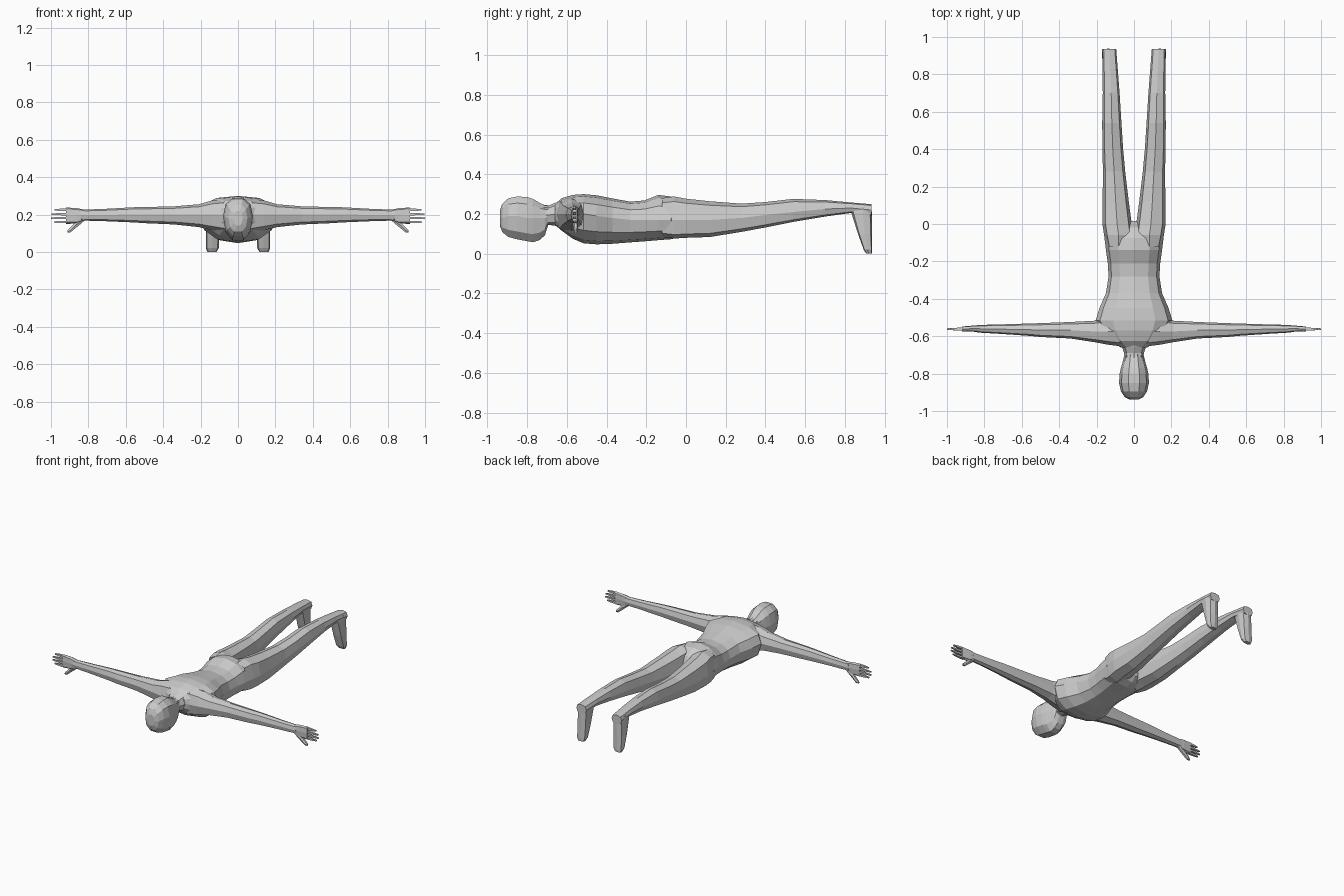
import bpy
from math import sin, cos, tau, copysign


def bend(v, p):
    return copysign(abs(v) ** p, v)


def loft(name, axis, sections, n=8, p=0.85, mirror=False, turn=0.0, open_start=False):
    """Skin rings; section = (station, side_lo, side_hi, low, widest_level, high)."""
    verts, faces = [], []
    for s, lo, hi, bot, mid, top in sections:
        for i in range(n):
            t = tau * (i + turn) / n
            u = (lo + hi) / 2 + (hi - lo) / 2 * bend(cos(t), p)
            k = bend(sin(t), p)
            v = mid + k * (top - mid if k > 0 else mid - bot)
            verts.append({'x': (s, u, v), 'y': (u, s, v), 'z': (u, v, s)}[axis])
    for r in range(len(sections) - 1):
        for i in range(n):
            j = (i + 1) % n
            faces.append((r * n + i, r * n + j, (r + 1) * n + j, (r + 1) * n + i))
    if not open_start:
        faces.append(tuple(range(n))[::-1])
    last = (len(sections) - 1) * n
    faces.append(tuple(range(last, last + n)))
    me = bpy.data.meshes.new(name)
    me.from_pydata(verts, [], faces)
    ob = bpy.data.objects.new(name, me)
    bpy.context.collection.objects.link(ob)
    # consistent outward normals
    import bmesh
    bm = bmesh.new()
    bm.from_mesh(me)
    bmesh.ops.recalc_face_normals(bm, faces=bm.faces)
    bm.to_mesh(me)
    bm.free()
    if mirror:
        ob.modifiers.new("mirror", 'MIRROR').use_mirror_merge = False
    return ob


def sym(rows):
    return [(s, -w, w, b, m, t) for s, w, b, m, t in rows]


# Head: crown towards -y, face down, jaw overhanging the neck
loft("head", 'y', sym([
    (-0.938, 0.025, 0.14, 0.18, 0.22),
    (-0.925, 0.05, 0.105, 0.18, 0.255),
    (-0.895, 0.07, 0.08, 0.19, 0.283),
    (-0.85, 0.08, 0.067, 0.19, 0.292),
    (-0.80, 0.077, 0.058, 0.18, 0.29),
    (-0.77, 0.07, 0.052, 0.18, 0.28),
    (-0.735, 0.06, 0.065, 0.18, 0.258),
    (-0.71, 0.054, 0.09, 0.18, 0.246),
    (-0.695, 0.05, 0.14, 0.19, 0.243)]), n=10)

# Neck
loft("neck", 'y', sym([
    (-0.74, 0.048, 0.13, 0.19, 0.25),
    (-0.69, 0.053, 0.145, 0.195, 0.243),
    (-0.655, 0.065, 0.14, 0.20, 0.258),
    (-0.60, 0.09, 0.12, 0.20, 0.27)]), n=8)

# Torso: chest, waist, buttocks
loft("torso", 'y', sym([
    (-0.66, 0.07, 0.145, 0.20, 0.25),
    (-0.625, 0.13, 0.115, 0.20, 0.28),
    (-0.57, 0.18, 0.075, 0.20, 0.296),
    (-0.515, 0.205, 0.052, 0.20, 0.30),
    (-0.45, 0.185, 0.047, 0.19, 0.294),
    (-0.37, 0.15, 0.05, 0.18, 0.278),
    (-0.28, 0.136, 0.057, 0.17, 0.262),
    (-0.21, 0.14, 0.062, 0.17, 0.268),
    (-0.14, 0.15, 0.068, 0.17, 0.296),
    (-0.075, 0.158, 0.073, 0.17, 0.288),
    (-0.02, 0.10, 0.085, 0.17, 0.25),
    (0.015, 0.018, 0.11, 0.15, 0.19)]), n=12, p=0.85)

# Legs
loft("leg", 'y', [
    (-0.12, 0.02, 0.145, 0.085, 0.17, 0.28),
    (-0.06, 0.004, 0.16, 0.076, 0.17, 0.288),
    (0.0, 0.012, 0.169, 0.08, 0.17, 0.277),
    (0.12, 0.028, 0.168, 0.084, 0.17, 0.264),
    (0.28, 0.047, 0.166, 0.11, 0.18, 0.252),
    (0.40, 0.058, 0.169, 0.132, 0.195, 0.26),
    (0.54, 0.067, 0.17, 0.16, 0.21, 0.276),
    (0.70, 0.077, 0.167, 0.187, 0.225, 0.27),
    (0.83, 0.087, 0.168, 0.205, 0.23, 0.258),
    (0.935, 0.095, 0.17, 0.19, 0.22, 0.249)],
    p=0.7, mirror=True, open_start=True)

# Feet: toes pointing down
loft("foot", 'z', [
    (0.235, 0.096, 0.168, 0.835, 0.89, 0.934),
    (0.205, 0.096, 0.17, 0.833, 0.89, 0.936),
    (0.10, 0.099, 0.172, 0.866, 0.90, 0.937),
    (0.02, 0.103, 0.172, 0.895, 0.915, 0.938),
    (0.0, 0.115, 0.163, 0.908, 0.92, 0.937)],
    p=0.6, mirror=True)

# Arms
loft("arm", 'x', [
    (0.06, -0.655, -0.50, 0.10, 0.20, 0.285),
    (0.14, -0.645, -0.505, 0.117, 0.20, 0.275),
    (0.21, -0.632, -0.517, 0.133, 0.20, 0.255),
    (0.34, -0.612, -0.524, 0.147, 0.20, 0.244),
    (0.50, -0.604, -0.53, 0.154, 0.20, 0.24),
    (0.56, -0.598, -0.532, 0.158, 0.20, 0.239),
    (0.72, -0.587, -0.537, 0.165, 0.198, 0.23),
    (0.84, -0.58, -0.54, 0.168, 0.197, 0.226)],
    p=0.8, mirror=True, open_start=True)

# Palms: thin, edge-on with thumb side down
loft("palm", 'x', [
    (0.82, -0.577, -0.543, 0.167, 0.197, 0.226),
    (0.86, -0.576, -0.543, 0.152, 0.197, 0.234),
    (0.92, -0.574, -0.548, 0.15, 0.197, 0.238)],
    p=0.6, mirror=True)

# Fingers
for i, (z, tip) in enumerate([(0.16, 0.985), (0.181, 1.0), (0.202, 0.998), (0.225, 0.98)]):
    loft(f"finger_{i + 1}", 'x', [
        (0.90, -0.573, -0.549, z - 0.009, z, z + 0.01),
        (0.95, -0.572, -0.552, z - 0.008, z, z + 0.009),
        (tip, -0.568, -0.556, z - 0.005, z, z + 0.005)],
        n=4, p=1, turn=0.5, mirror=True).data.update()

# Thumbs
loft("thumb", 'x', [
    (0.825, -0.572, -0.546, 0.162, 0.172, 0.19),
    (0.865, -0.569, -0.545, 0.128, 0.146, 0.166),
    (0.895, -0.565, -0.545, 0.104, 0.117, 0.135),
    (0.912, -0.561, -0.549, 0.103, 0.108, 0.118)],
    n=6, mirror=True)
